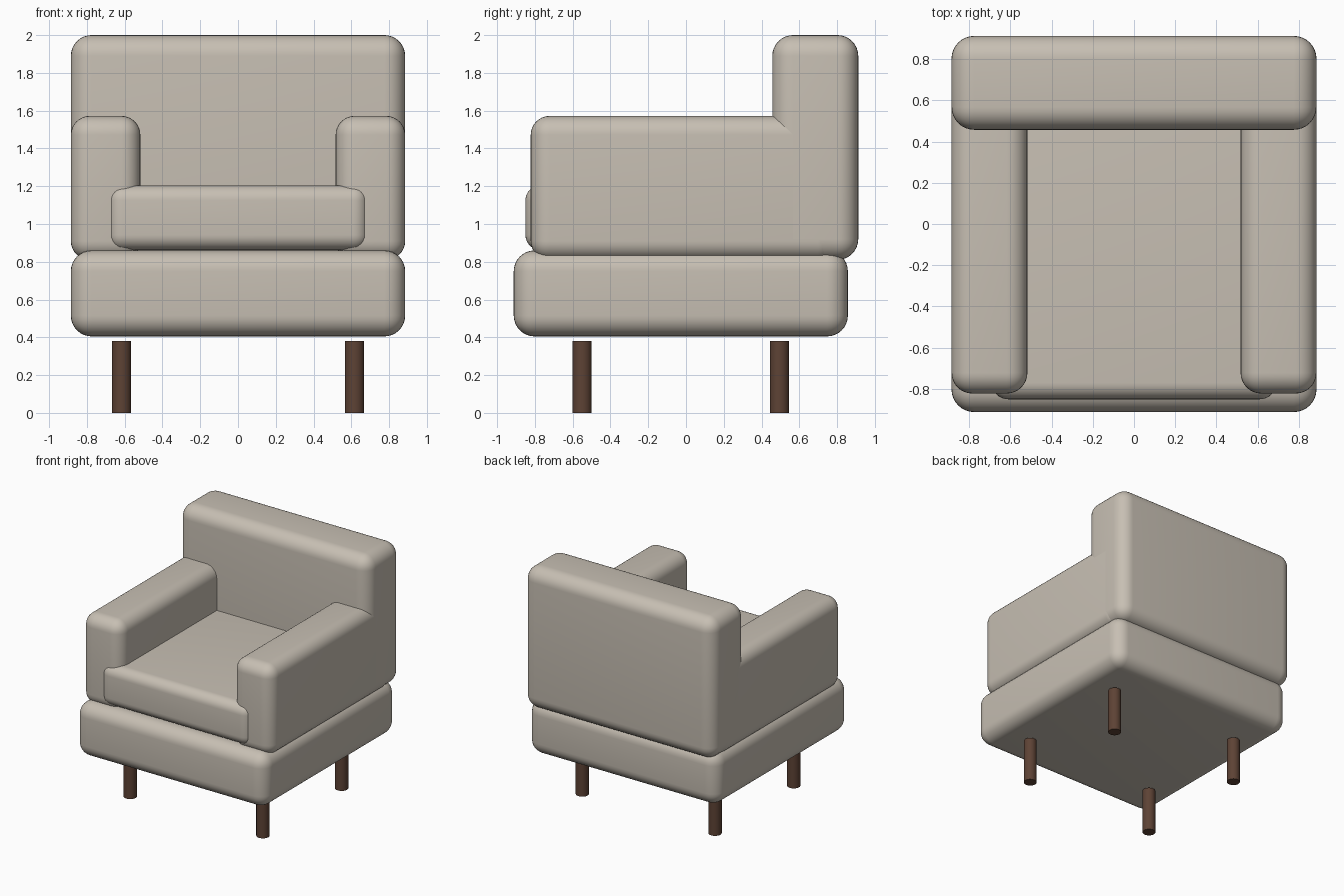
import bpy
from mathutils import Vector

if "Cube" in bpy.data.objects:
    bpy.data.objects.remove(bpy.data.objects["Cube"])


def material(name, color):
    m = bpy.data.materials.new(name)
    m.diffuse_color = (*color, 1)
    m.use_nodes = True
    m.node_tree.nodes["Principled BSDF"].inputs["Base Color"].default_value = m.diffuse_color
    return m


fabric = material("beige_fabric", (0.57, 0.52, 0.45))
wood = material("dark_wood", (0.11, 0.055, 0.035))


def smooth(obj, angle):
    bpy.ops.object.select_all(action='DESELECT')
    obj.select_set(True)
    bpy.context.view_layer.objects.active = obj
    bpy.ops.object.shade_smooth_by_angle(angle=angle)


def padded_box(name, lo, hi, radius):
    """Box between two corners with rounded edges."""
    lo, hi = Vector(lo), Vector(hi)
    bpy.ops.mesh.primitive_cube_add(size=1, location=(lo + hi) / 2)
    obj = bpy.context.object
    obj.name = name
    obj.scale = hi - lo
    bpy.ops.object.transform_apply(location=False, rotation=False, scale=True)
    bevel = obj.modifiers.new("rounded_edges", 'BEVEL')
    bevel.width = radius
    bevel.segments = 8
    bpy.ops.object.modifier_apply(modifier=bevel.name)
    obj.data.materials.append(fabric)
    smooth(obj, 0.6)
    return obj


# Upholstered body
padded_box("base", (-0.885, -0.912, 0.405), (0.885, 0.857, 0.86), 0.11)
padded_box("backrest", (-0.885, 0.457, 0.81), (0.885, 0.912, 2.0), 0.11)
padded_box("seat_cushion", (-0.69, -0.85, 0.862), (0.69, 0.56, 1.205), 0.08)

# Armrests, running into the backrest
padded_box("right_armrest", (0.517, -0.822, 0.81), (0.885, 0.80, 1.572), 0.1)
padded_box("left_armrest", (-0.885, -0.822, 0.81), (-0.517, 0.80, 1.572), 0.1)

# Four round legs
for side, x in (("left", -0.617), ("right", 0.617)):
    for end, y in (("front", -0.55), ("back", 0.495)):
        bpy.ops.mesh.primitive_cylinder_add(
            vertices=32, radius=0.051, depth=0.38, location=(x, y, 0.19))
        leg = bpy.context.object
        leg.name = f"{end}_{side}_leg"
        leg.data.materials.append(wood)
        smooth(leg, 0.6)
